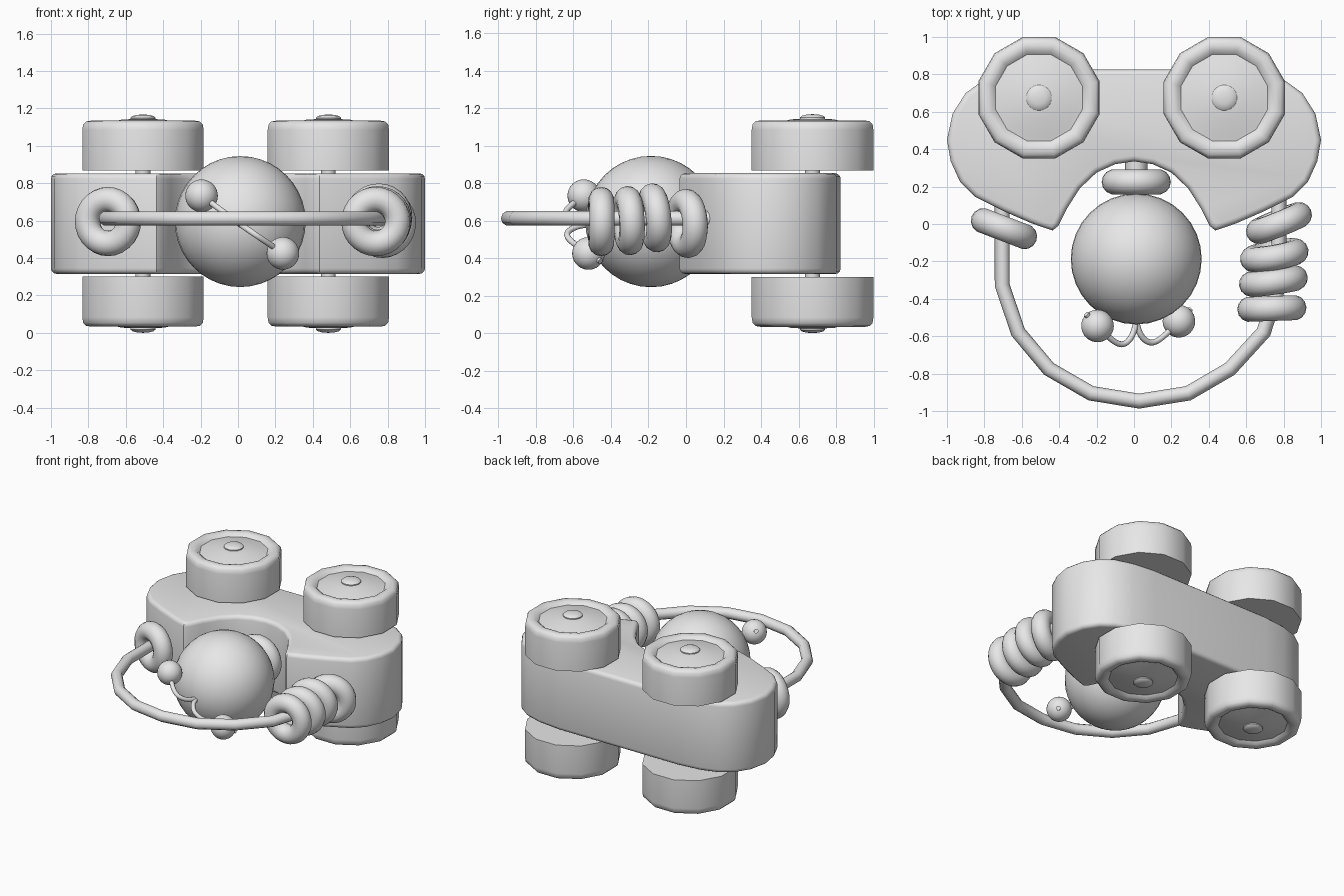
import bpy
import bmesh
from math import pi, radians
from mathutils import Vector, Matrix

if "Cube" in bpy.data.objects:
    bpy.data.objects.remove(bpy.data.objects["Cube"], do_unlink=True)

grey = bpy.data.materials.new("plain_grey")
grey.use_nodes = True
grey.diffuse_color = (0.8, 0.8, 0.8, 1)
grey.node_tree.nodes["Principled BSDF"].inputs["Base Color"].default_value = (0.8, 0.8, 0.8, 1)

MID_Z = 0.584


def finish(obj, name, angle=40):
    obj.name = name
    obj.data.materials.clear()
    obj.data.materials.append(grey)
    bpy.ops.object.select_all(action='DESELECT')
    obj.select_set(True)
    bpy.context.view_layer.objects.active = obj
    bpy.ops.object.shade_smooth_by_angle(angle=radians(angle))
    return obj


def from_bmesh(name, bm, angle=40):
    bmesh.ops.recalc_face_normals(bm, faces=bm.faces)
    mesh = bpy.data.meshes.new(name)
    bm.to_mesh(mesh)
    bm.free()
    obj = bpy.data.objects.new(name, mesh)
    bpy.context.collection.objects.link(obj)
    return finish(obj, name, angle)


def lathe(name, profile, sides, x, y, up):
    """Spin a (radius, height) profile; heights run outward from the middle plane."""
    bm = bmesh.new()
    verts = [bm.verts.new((r, 0, h)) for r, h in profile]
    edges = [bm.edges.new(pair) for pair in zip(verts, verts[1:])]
    bmesh.ops.rotate(bm, verts=verts, matrix=Matrix.Rotation(pi / sides, 3, 'Z'))
    bmesh.ops.spin(bm, geom=verts + edges, axis=(0, 0, 1), cent=(0, 0, 0),
                   angle=2 * pi, steps=sides)
    bmesh.ops.remove_doubles(bm, verts=bm.verts, dist=0.0005)
    for v in bm.verts:
        v.co = Vector((v.co.x + x, v.co.y + y, MID_Z + up * v.co.z))
    return from_bmesh(name, bm)


def ball(name, centre, radius):
    bpy.ops.mesh.primitive_uv_sphere_add(segments=32, ring_count=20, radius=radius, location=centre)
    return finish(bpy.context.object, name)


def ring(name, centre, yaw, pitch=0):
    bpy.ops.mesh.primitive_torus_add(major_radius=0.117, minor_radius=0.068,
                                     major_segments=28, minor_segments=14, location=centre,
                                     rotation=(radians(90 + pitch), 0, radians(yaw)))
    return finish(bpy.context.object, name)


def tube(name, points, radius, smooth=False):
    curve = bpy.data.curves.new(name, 'CURVE')
    curve.dimensions = '3D'
    curve.bevel_depth = radius
    curve.bevel_resolution = 3
    curve.use_fill_caps = True
    spline = curve.splines.new('NURBS' if smooth else 'POLY')
    spline.points.add(len(points) - 1)
    for p, co in zip(spline.points, points):
        p.co = (*co, 1)
    if smooth:
        spline.use_endpoint_u = True
        spline.order_u = 4
        spline.resolution_u = 6
    obj = bpy.data.objects.new(name, curve)
    bpy.context.collection.objects.link(obj)
    bpy.ops.object.select_all(action='DESELECT')
    obj.select_set(True)
    bpy.context.view_layer.objects.active = obj
    bpy.ops.object.convert(target='MESH')
    return finish(bpy.context.object, name, 50)


# Body: mirrored outline, extruded upward, rounded rims
half = [(0.5, 0.825), (0.68, 0.805), (0.81, 0.765), (0.9, 0.7), (0.97, 0.59), (1.0, 0.45),
        (0.98, 0.335), (0.93, 0.225), (0.85, 0.145), (0.7, 0.07), (0.55, 0.005),
        (0.48, -0.02), (0.435, -0.035), (0.405, -0.01), (0.36, 0.08), (0.29, 0.19),
        (0.2, 0.275), (0.1, 0.32)]
outline = half + [(0, 0.335)] + [(-x, y) for x, y in reversed(half)]
bm = bmesh.new()
base = bm.faces.new([bm.verts.new((x, y, 0.315)) for x, y in outline])
top = bmesh.ops.extrude_face_region(bm, geom=[base])["geom"]
bmesh.ops.translate(bm, vec=(0, 0, 0.538), verts=[g for g in top if isinstance(g, bmesh.types.BMVert)])
bmesh.ops.recalc_face_normals(bm, faces=bm.faces)
rims = [e for e in bm.edges if abs(e.verts[0].co.z - e.verts[1].co.z) < 0.01]
bmesh.ops.bevel(bm, geom=rims, offset=0.03, segments=3, profile=0.5, affect='EDGES')
from_bmesh("body", bm)

# Wheels with dished faces, axles and round axle caps
wheel = [(0, 0.284), (0.336, 0.284), (0.336, 0.5), (0.331, 0.53), (0.315, 0.546), (0.285, 0.551),
         (0.26, 0.545), (0.24, 0.527), (0.215, 0.532), (0.12, 0.556), (0, 0.562)]
cap = [(0, 0.54), (0.068, 0.54), (0.068, 0.566), (0.058, 0.575), (0.035, 0.581), (0, 0.584)]
axle = [(0, -0.55), (0.04, -0.55), (0.04, 0.55), (0, 0.55)]
for side, x in (("right", -0.508), ("left", 0.483)):
    lathe(side + "_axle", axle, 16, x, 0.675, 1)
    for level, up in (("upper", 1), ("lower", -1)):
        lathe(f"{level}_{side}_wheel", wheel, 12, x, 0.675, up)
        lathe(f"{level}_{side}_axle_cap", cap, 20, x, 0.675, up)

# Head, neck collar and neck peg
ball("head", (0.012, -0.187, 0.595), 0.35)
ring("neck_collar", (0.012, 0.225, 0.595), 0)
tube("neck_peg", [(0.012, 0.4, 0.595), (0.012, 0.1, 0.595)], 0.06)

# Looped handle threaded through rings
loop = [(-0.705, 0.15), (-0.705, -0.326), (-0.62, -0.578), (-0.455, -0.775), (-0.23, -0.905),
        (0.027, -0.947), (0.29, -0.905), (0.513, -0.775), (0.693, -0.578), (0.775, -0.326),
        (0.775, 0.2)]
tube("loop_handle", [(x, y, 0.612) for x, y in loop], 0.04)
ring("right_ring", (-0.695, -0.025, 0.595), -21)
beads = [(0.775, 0.005, 0.585, 22, 3), (0.75, -0.167, 0.615, 10, 6),
         (0.745, -0.305, 0.6, 8, 3), (0.737, -0.452, 0.595, 2, 0)]
for i, (x, y, z, yaw, pitch) in enumerate(beads):
    ring(f"left_ring_{i + 1}", (x, y, z), yaw, pitch)

# Antennae: curled wires running through small balls
start = Vector((0.012, -0.48, 0.58))
for side, tip in (("right", (-0.195, -0.545, 0.733)), ("left", (0.24, -0.52, 0.425))):
    tip = Vector(tip)
    span = tip - start
    ball(side + "_antenna_ball", tip, 0.087)
    bend = start + span * 0.2 + Vector((0, -0.15, 0))
    outer = start + span * 0.5 + Vector((0, -0.14, 0))
    through = (tip - outer).normalized()
    tube(side + "_antenna_wire", [start, start + Vector((0, -0.08, 0)), bend, outer,
                                  tip - through * 0.05, tip + through * 0.098], 0.016, True)
